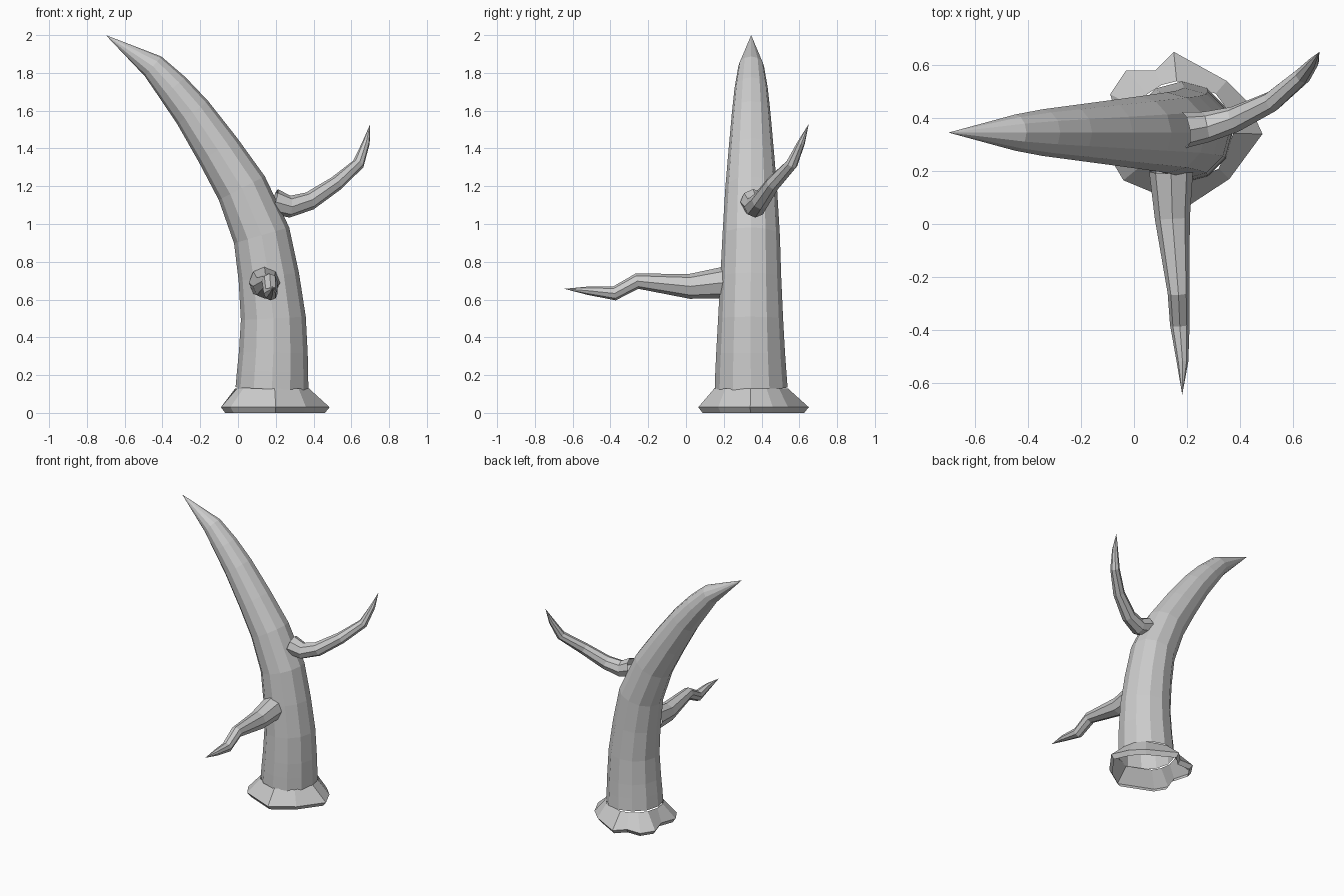
import bpy, bmesh
from math import sin, cos, pi, atan2
from mathutils import Vector

if "Cube" in bpy.data.objects:
    bpy.data.objects.remove(bpy.data.objects["Cube"])


def finish(bm, name):
    bmesh.ops.recalc_face_normals(bm, faces=bm.faces)
    mesh = bpy.data.meshes.new(name)
    bm.to_mesh(mesh)
    bm.free()
    obj = bpy.data.objects.new(name, mesh)
    bpy.context.collection.objects.link(obj)
    return obj


def bridge(bm, a, b):
    n = len(a)
    for i in range(n):
        bm.faces.new((a[i], a[(i + 1) % n], b[(i + 1) % n], b[i]))


def limb(name, path, tip, sides, ref):
    """Faceted tapering tube through (x, y, z, radius) stations, ending in a point."""
    bm = bmesh.new()
    pts = [Vector(p[:3]) for p in path] + [Vector(tip)]
    prev = None
    for i, p in enumerate(path):
        t = (pts[i + 1] - pts[i]).normalized()
        if i:
            t = (t + (pts[i] - pts[i - 1]).normalized()).normalized()
        u = (ref - ref.dot(t) * t).normalized()
        v = t.cross(u)
        ring = []
        for k in range(sides):
            a = 2 * pi * k / sides
            ring.append(bm.verts.new(pts[i] + p[3] * (cos(a) * u + sin(a) * v)))
        if prev:
            bridge(bm, prev, ring)
        prev = ring
    end = bm.verts.new(tip)
    for k in range(sides):
        bm.faces.new((prev[k], prev[(k + 1) % sides], end))
    return finish(bm, name)


# Bent, hollow trunk
limb("trunk", [
    (0.18, 0.345, 0.13, 0.193), (0.183, 0.343, 0.22, 0.188),
    (0.187, 0.342, 0.32, 0.182), (0.187, 0.342, 0.50, 0.172),
    (0.163, 0.343, 0.72, 0.161), (0.125, 0.345, 0.94, 0.152),
    (0.02, 0.345, 1.19, 0.137), (-0.105, 0.345, 1.39, 0.12),
    (-0.24, 0.345, 1.59, 0.102), (-0.345, 0.345, 1.72, 0.088),
    (-0.45, 0.345, 1.835, 0.068)],
    (-0.70, 0.345, 2.0), 12, Vector((0, 1, 0)))

# Front branch
limb("front_branch", [
    (0.14, 0.20, 0.69, 0.083), (0.145, 0.02, 0.67, 0.066),
    (0.168, -0.26, 0.697, 0.041), (0.173, -0.38, 0.632, 0.037),
    (0.183, -0.52, 0.647, 0.022)],
    (0.182, -0.645, 0.657), 8, Vector((1, 0, 0)))

# Side branch
limb("side_branch", [
    (0.19, 0.355, 1.12, 0.068), (0.275, 0.367, 1.092, 0.058),
    (0.38, 0.395, 1.122, 0.049), (0.52, 0.462, 1.215, 0.04),
    (0.637, 0.56, 1.318, 0.032), (0.678, 0.61, 1.43, 0.02)],
    (0.70, 0.65, 1.53), 8, Vector((0, 1, 0)))

# Irregular root flare, open underneath
outline = [(0.485, 0.34), (0.43, 0.46), (0.35, 0.54), (0.15, 0.65),
           (0.08, 0.58), (-0.03, 0.58), (-0.09, 0.49), (-0.05, 0.36),
           (-0.09, 0.25), (-0.04, 0.165), (0.20, 0.065), (0.36, 0.17)]
cx, cy = 0.18, 0.345
bm = bmesh.new()
top, rim, foot = [], [], []
for x, y in outline:
    a = atan2(y - cy, x - cx)
    top.append(bm.verts.new((cx + 0.195 * cos(a), cy + 0.195 * sin(a), 0.13)))
    rim.append(bm.verts.new((x, y, 0.03)))
    foot.append(bm.verts.new((cx + 0.92 * (x - cx), cy + 0.92 * (y - cy), 0)))
bridge(bm, top, rim)
bridge(bm, rim, foot)
finish(bm, "root_flare")
